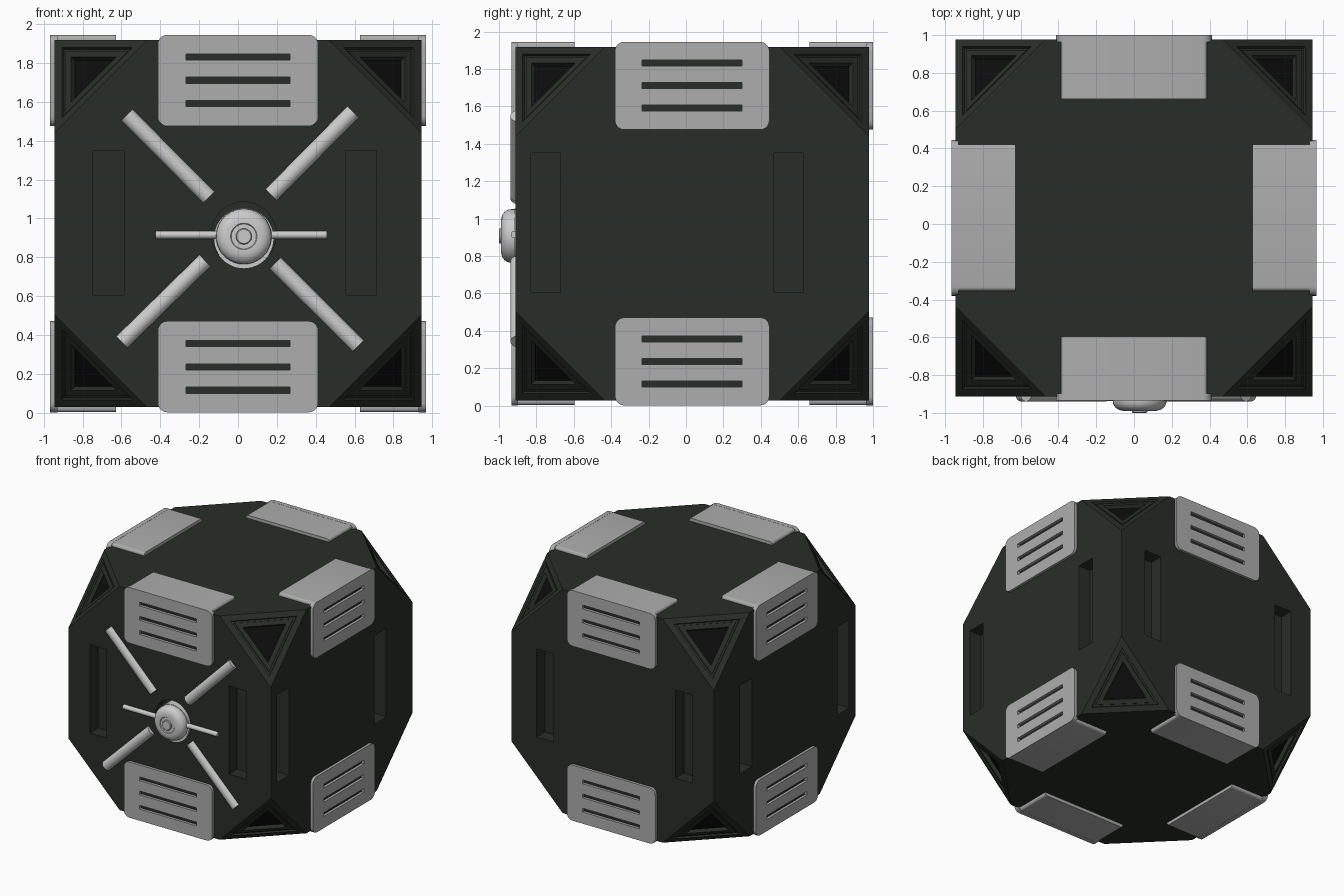
import bpy, bmesh, math
from mathutils import Vector, Matrix

if "Cube" in bpy.data.objects:
    bpy.data.objects.remove(bpy.data.objects["Cube"])

C = Vector((0, 0.033, 0.973))   # centre of the crate
H = 0.945                       # half size of the body


def material(name, rgb):
    m = bpy.data.materials.new(name)
    m.diffuse_color = (*rgb, 1)
    m.use_nodes = True
    m.node_tree.nodes["Principled BSDF"].inputs["Base Color"].default_value = m.diffuse_color
    return m


dark = material("dark_green", (0.022, 0.027, 0.021))
black = material("black", (0.004, 0.004, 0.004))
pad_grey = material("pad_grey", (0.42, 0.42, 0.42))
handle_grey = material("handle_grey", (0.8, 0.8, 0.8))


def finish(bm, name, mat=None):
    bmesh.ops.recalc_face_normals(bm, faces=bm.faces)
    me = bpy.data.meshes.new(name)
    bm.to_mesh(me)
    bm.free()
    ob = bpy.data.objects.new(name, me)
    bpy.context.collection.objects.link(ob)
    if mat:
        me.materials.append(mat)
    return ob


def select(ob):
    bpy.ops.object.select_all(action='DESELECT')
    ob.select_set(True)
    bpy.context.view_layer.objects.active = ob


def smooth(ob):
    select(ob)
    bpy.ops.object.shade_smooth_by_angle(angle=math.radians(35))


def add_box(bm, lo, hi):
    lo, hi = Vector(lo), Vector(hi)
    m = Matrix.Translation((lo + hi) / 2) @ Matrix.Diagonal((*(hi - lo), 1))
    return bmesh.ops.create_cube(bm, size=1, matrix=m)["verts"]


def round_edges(bm, axis, radius):
    # bevel the edges that run along one axis
    edges = [e for e in bm.edges
             if abs((e.verts[0].co - e.verts[1].co).normalized()[axis]) > 0.99]
    bmesh.ops.bevel(bm, geom=edges, offset=radius, segments=5, profile=0.5,
                    affect='EDGES')


def cut(ob, cutter):
    mod = ob.modifiers.new("cut", 'BOOLEAN')
    mod.object, mod.operation, mod.solver = cutter, 'DIFFERENCE', 'EXACT'
    select(ob)
    bpy.ops.object.modifier_apply(modifier=mod.name)
    bpy.data.objects.remove(cutter, do_unlink=True)


def add_rod(bm, a, b, r, segments=32):
    a, b = Vector(a), Vector(b)
    m = Matrix.Translation((a + b) / 2) @ (b - a).to_track_quat('Z', 'Y').to_matrix().to_4x4()
    bmesh.ops.create_cone(bm, cap_ends=True, segments=segments, radius1=r,
                          radius2=r, depth=(b - a).length, matrix=m)


# Body: cube with its eight corners sliced off
bm = bmesh.new()
add_box(bm, (-H, -H, -H), (H, H, H))
signs = [(x, y, z) for x in (-1, 1) for y in (-1, 1) for z in (-1, 1)]
for s in signs:
    n = Vector(s).normalized()
    geom = bm.verts[:] + bm.edges[:] + bm.faces[:]
    r = bmesh.ops.bisect_plane(bm, geom=geom, plane_co=n * (3 * H - 0.477) / math.sqrt(3),
                               plane_no=n, clear_outer=True)
    edges = [e for e in r["geom_cut"] if isinstance(e, bmesh.types.BMEdge)]
    bmesh.ops.contextual_create(bm, geom=edges)
bmesh.ops.recalc_face_normals(bm, faces=bm.faces)

# Corner triangles: thin groove, then a recessed black centre
corners = [f for f in bm.faces if len(f.verts) == 3]
for width, depth in ((0.046, 0), (0.002, -0.015), (0.014, 0), (0.002, 0.006),
                     (0.035, 0), (0.003, -0.03)):
    bmesh.ops.inset_individual(bm, faces=corners, thickness=width, depth=depth,
                               use_even_offset=True)
for f in corners:
    f.material_index = 1
body = finish(bm, "body", dark)
body.data.materials.append(black)
body.location = C

# Tall recesses on the four sides, and the round handle socket
bm = bmesh.new()
D = 0.11
for s in (-1, 1):
    near, far = sorted((s * (H - D), s * (H + 0.1)))
    for c in (-0.667, 0.633):
        add_box(bm, (c - 0.079, near, 0.605 - C.z), (c + 0.079, far, 1.35 - C.z))
    for c in (-0.783, 0.517):
        add_box(bm, (near, c - 0.079, 0.605 - C.z), (far, c + 0.079, 1.35 - C.z))
add_rod(bm, (0.03, -H - 0.1, 0.918 - C.z), (0.03, -H + 0.08, 0.918 - C.z), 0.167, 48)
recesses = finish(bm, "recess_cutter")
recesses.location = C
recesses.hide_render = True
bpy.context.view_layer.update()
cut(body, recesses)

# Edge pad: slotted face plate plus a plate wrapped over the edge
bm = bmesh.new()
add_box(bm, (-0.413, -0.967, 0.502), (0.413, -0.93, 0.972))
round_edges(bm, 1, 0.05)
plate = finish(bm, "pad_plate", pad_grey)
bm = bmesh.new()
for z in (0.858, 0.738, 0.618):
    add_box(bm, (-0.267, -1.1, z - 0.016), (0.267, -0.94, z + 0.016))
slots = finish(bm, "slot_cutter")
slots.hide_render = True
cut(plate, slots)

bm = bmesh.new()
add_box(bm, (-0.387, -0.955, 0.90), (0.387, -0.628, 0.971))
round_edges(bm, 1, 0.02)
bm.from_mesh(plate.data)
bpy.data.objects.remove(plate, do_unlink=True)
pad = finish(bm, "edge_pad", pad_grey)
smooth(pad)
pad_mesh = pad.data
bpy.data.objects.remove(pad, do_unlink=True)

# Four pads round the top, four round the bottom
for level, flip in (("top", 0), ("bottom", math.pi)):
    for i, side in enumerate(("front", "right", "back", "left")):
        ob = bpy.data.objects.new(f"{level}_pad_{side}", pad_mesh)
        bpy.context.collection.objects.link(ob)
        ob.matrix_world = (Matrix.Translation(C) @ Matrix.Rotation(i * math.pi / 2, 4, 'Z')
                           @ Matrix.Rotation(flip, 4, 'Y'))

# Handle: lathed hub
hub_profile = [(0, -1.0), (0.036, -1.0), (0.041, -0.995), (0.041, -0.984), (0.064, -0.984),
               (0.068, -0.989), (0.09, -0.989), (0.112, -0.983), (0.13, -0.97),
               (0.14, -0.953), (0.143, -0.935), (0.143, -0.86)]
bm = bmesh.new()
vs = [bm.verts.new((r, y, 0)) for r, y in hub_profile]
es = [bm.edges.new(p) for p in zip(vs, vs[1:])]
bmesh.ops.spin(bm, geom=vs + es, cent=(0, 0, 0), axis=(0, 1, 0), angle=2 * math.pi,
               steps=48, use_duplicate=False)
bmesh.ops.remove_doubles(bm, verts=bm.verts, dist=1e-5)
hub = finish(bm, "handle_hub", handle_grey)
hub.location = (0.03, 0, 0.907)
smooth(hub)

# Collar disc in the socket and the crossbar
bm = bmesh.new()
add_rod(bm, (0.03, -0.918, 0.898), (0.03, -0.83, 0.898), 0.155, 48)
collar = finish(bm, "handle_collar", handle_grey)
smooth(collar)
bm = bmesh.new()
add_rod(bm, (-0.425, -0.917, 0.915), (0.457, -0.917, 0.915), 0.02)
crossbar = finish(bm, "handle_crossbar", handle_grey)
smooth(crossbar)

# Four diagonal rods half sunk into the front
for name, a, b in (("upper_left", (-0.572, 1.533), (-0.15, 1.108)),
                   ("upper_right", (0.593, 1.549), (0.17, 1.121)),
                   ("lower_left", (-0.598, 0.363), (-0.17, 0.783)),
                   ("lower_right", (0.619, 0.343), (0.191, 0.77))):
    bm = bmesh.new()
    add_rod(bm, (a[0], -0.895, a[1]), (b[0], -0.895, b[1]), 0.044)
    smooth(finish(bm, "rod_" + name, handle_grey))
